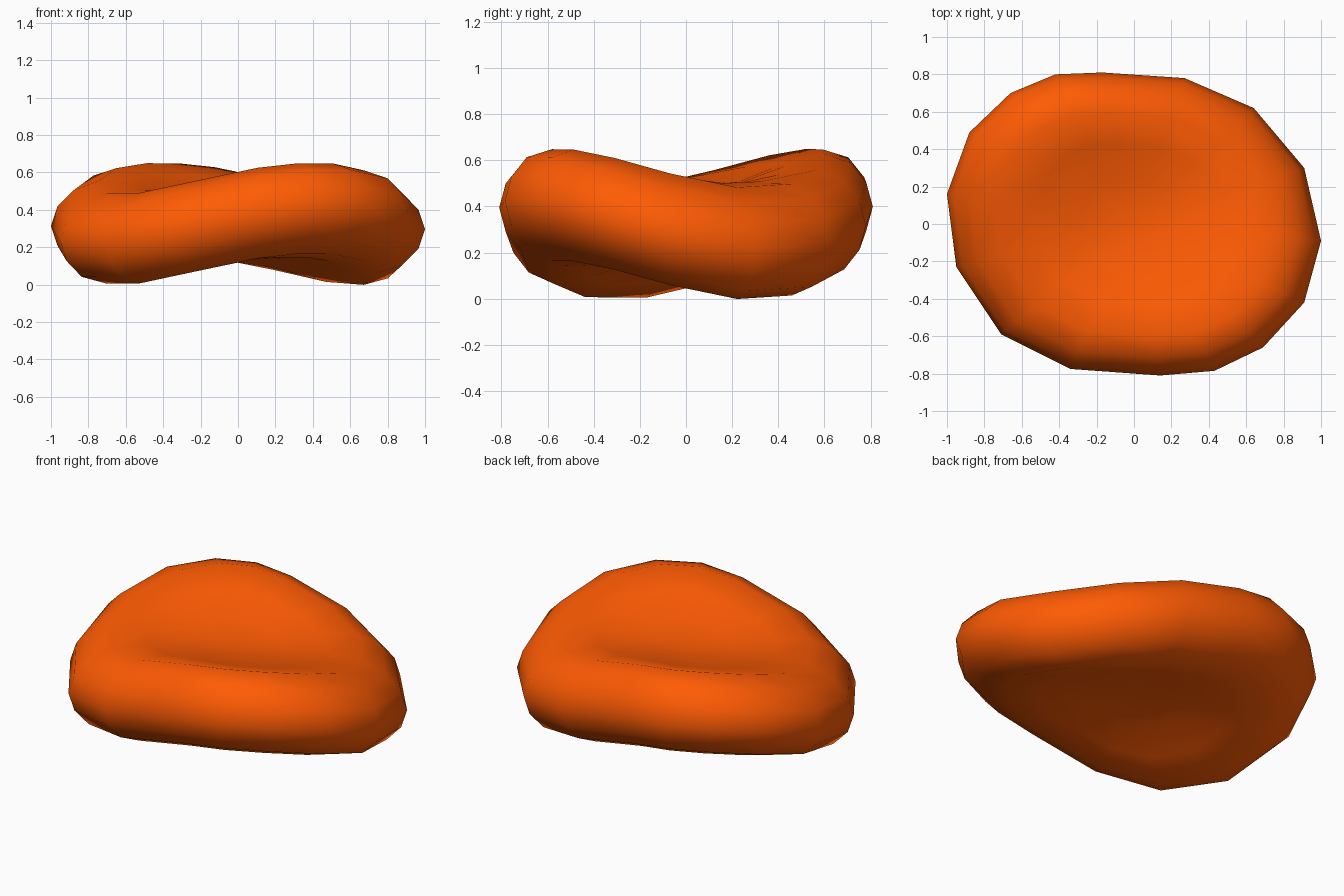
import bpy
import bmesh
from math import atan2, cos, radians

if "Cube" in bpy.data.objects:
    bpy.data.objects.remove(bpy.data.objects["Cube"])

# Outer rim seen from above, anticlockwise
RIM = [(1, -.09), (.91, .30), (.64, .62), (.27, .78), (-.17, .81), (-.42, .80),
       (-.66, .70), (-.88, .49), (-1, .16), (-.95, -.23), (-.71, -.59),
       (-.34, -.775), (.14, -.81), (.43, -.785), (.69, -.66), (.91, -.42)]
# Upper half of the dimpled section: fraction of rim radius, half thickness
SECTION = [(.28, .175), (.53, .22), (.74, .242), (.88, .19), (.965, .105)]
MID, HALF_CENTRE, SADDLE = .323, .16, .086


def mid_height(x, y, s):
    """Saddle-bent middle surface, highest front right and back left."""
    angle = atan2(y / .8, x)
    return MID + SADDLE * min(s / .74, 1.1) ** 2 * cos(2 * (angle + radians(59)))


bm = bmesh.new()
levels = SECTION + [(1, 0)] + [(s, -h) for s, h in reversed(SECTION)]
rings = [[bm.verts.new((x * s, y * s, mid_height(x, y, s) + h)) for x, y in RIM]
         for s, h in levels]
top = bm.verts.new((0, 0, MID + HALF_CENTRE))
bottom = bm.verts.new((0, 0, MID - HALF_CENTRE))
n = len(RIM)
for i in range(n):
    j = (i + 1) % n
    bm.faces.new((top, rings[0][i], rings[0][j]))
    bm.faces.new((bottom, rings[-1][j], rings[-1][i]))
    for a, b in zip(rings, rings[1:]):
        bm.faces.new((a[i], b[i], b[j], a[j]))
for f in bm.faces:
    f.smooth = True
bmesh.ops.recalc_face_normals(bm, faces=bm.faces)

# Dimpled, twisted disc
mesh = bpy.data.meshes.new("dimpled_disc")
bm.to_mesh(mesh)
bm.free()
disc = bpy.data.objects.new("dimpled_disc", mesh)
bpy.context.collection.objects.link(disc)
mat = bpy.data.materials.new("orange")
mat.diffuse_color = (1, .105, .001, 1)
mat.use_nodes = True
mat.node_tree.nodes["Principled BSDF"].inputs["Base Color"].default_value = mat.diffuse_color
mesh.materials.append(mat)
